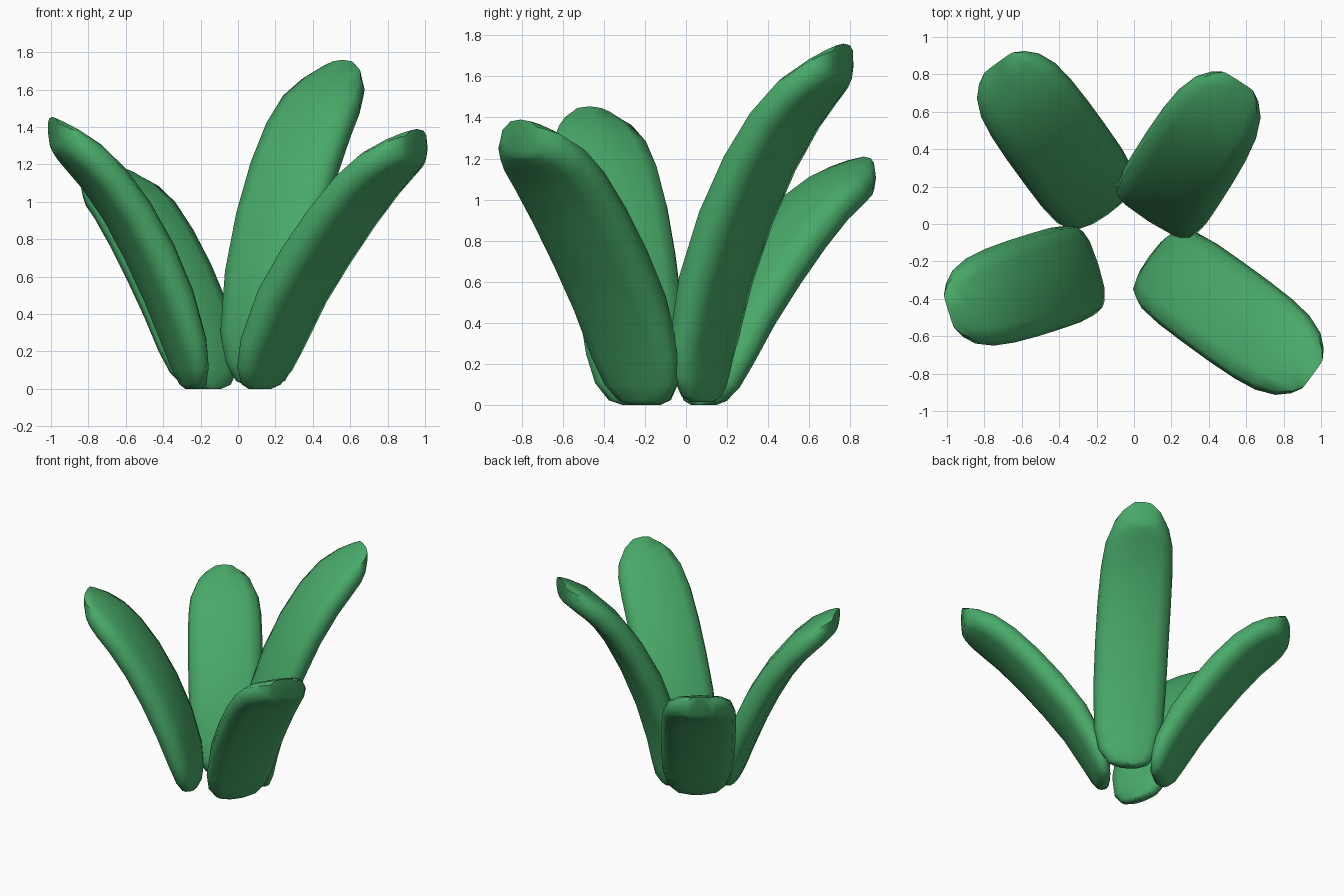
import bpy, bmesh, math
from mathutils import Vector

if "Cube" in bpy.data.objects:
    bpy.data.objects.remove(bpy.data.objects["Cube"])

green = bpy.data.materials.new("leaf green")
green.diffuse_color = (0.065, 0.40, 0.14, 1)
green.use_nodes = True
green.node_tree.nodes["Principled BSDF"].inputs["Base Color"].default_value = green.diffuse_color

SIDES = 12
# Ring stations along a leaf: fraction, half width, half thickness
STATIONS = [(0, .08, .035), (.015, .15, .05), (.07, .215, .068), (.16, .25, .085),
            (.32, .265, .10), (.48, .268, .105), (.63, .268, .102), (.77, .262, .098),
            (.87, .245, .095), (.94, .205, .093), (.98, .15, .092), (1, .10, .09)]


def spline(pts, f):
    # Catmull-Rom point at fraction f of the path
    p = [Vector(q) for q in pts]
    p = [2 * p[0] - p[1]] + p + [2 * p[-1] - p[-2]]
    lens = [(p[i + 1] - p[i]).length for i in range(1, len(p) - 2)]
    d, i = f * sum(lens), 0
    while i < len(lens) - 1 and d > lens[i]:
        d -= lens[i]
        i += 1
    t = min(d / lens[i], 1)
    a, b, c, e = p[i:i + 4]
    return .5 * (2 * b + (c - a) * t + (2 * a - 5 * b + 4 * c - e) * t * t
                 + (3 * b - a - 3 * c + e) * t ** 3)


def power(v, n):
    return math.copysign(abs(v) ** n, v)


def leaf(name, angle, side, path):
    # path: (distance outward, height) along the middle of the leaf
    a = math.radians(angle)
    out = Vector((math.cos(a), math.sin(a), 0))
    wide = Vector((-math.sin(a), math.cos(a), 0))
    bm = bmesh.new()
    rings = []
    for f, w, th in STATIONS:
        c = spline(path, f)
        tan = (spline(path, min(f + .02, 1)) - spline(path, max(f - .02, 0))).normalized()
        if f > .85:      # tip ends in an upright face
            tan = tan.lerp(Vector((1, -.08)).normalized(), (f - .85) / .15).normalized()
        elif f < .1:     # base ends level
            tan = tan.lerp(Vector((0, 1)), 1 - f / .1).normalized()
        normal = Vector((-tan.y, tan.x))
        ring = []
        for k in range(SIDES):
            q = 2 * math.pi * k / SIDES
            s = w * power(math.cos(q), .7) + side
            n = c + normal * th * power(math.sin(q), .7)
            ring.append(bm.verts.new(out * n.x + wide * s + Vector((0, 0, n.y))))
        rings.append(ring)
    for r0, r1 in zip(rings, rings[1:]):
        for k in range(SIDES):
            j = (k + 1) % SIDES
            bm.faces.new((r0[k], r0[j], r1[j], r1[k]))
    bm.faces.new(rings[0][::-1])
    bm.faces.new(rings[-1])
    bmesh.ops.recalc_face_normals(bm, faces=bm.faces)
    me = bpy.data.meshes.new(name)
    bm.to_mesh(me)
    bm.free()
    me.materials.append(green)
    ob = bpy.data.objects.new(name, me)
    bpy.context.collection.objects.link(ob)
    bpy.context.view_layer.objects.active = ob
    ob.select_set(True)
    bpy.ops.object.shade_smooth_by_angle(angle=math.radians(50))
    ob.select_set(False)


# Four leaves spreading from the centre
leaf("back_right_leaf", 57.5, -.06,
     [(.13, .015), (.13, .2), (.175, .5), (.365, 1.0), (.535, 1.28), (.69, 1.48), (.94, 1.67)])
leaf("front_right_leaf", -36, -.09,
     [(.21, 0), (.275, .2), (.42, .49), (.66, .81), (.88, 1.05), (1.03, 1.18), (1.24, 1.30)])
leaf("front_left_leaf", 197.5, .15,
     [(.295, 0), (.335, .2), (.42, .46), (.595, .83), (.75, 1.06), (.88, 1.21), (1.08, 1.365)])
leaf("back_left_leaf", 126, .08,
     [(.165, 0), (.225, .16), (.33, .37), (.57, .69), (.80, .93), (.94, 1.03), (1.12, 1.12)])
